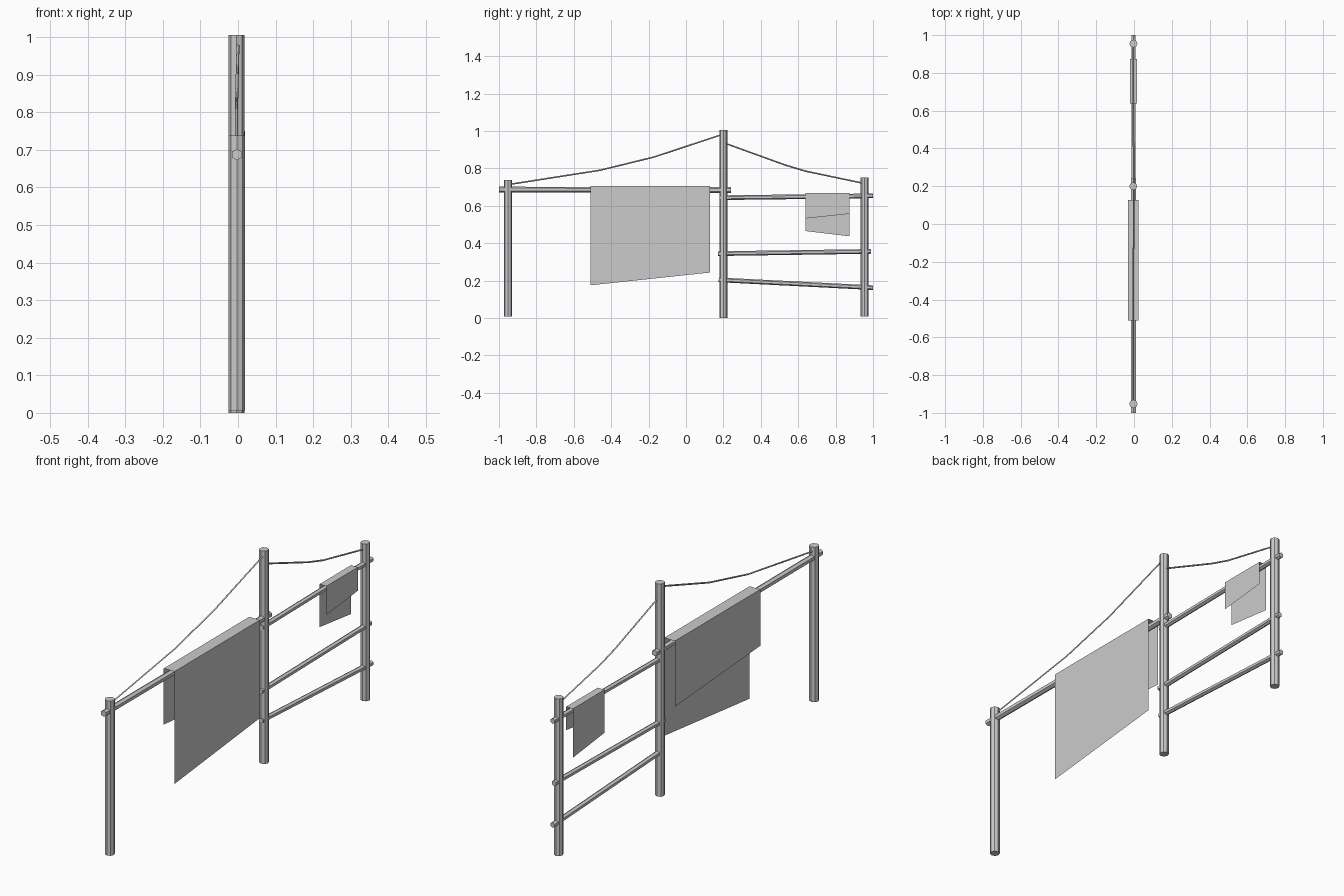
import bpy, bmesh
from mathutils import Vector

if "Cube" in bpy.data.objects:
    bpy.data.objects.remove(bpy.data.objects["Cube"])

CX = -0.003  # line of the fence in x


def rod(name, a, b, radius, sides):
    """Flat-shaded prism running from point a to point b."""
    a, b = Vector(a), Vector(b)
    bpy.ops.mesh.primitive_cylinder_add(vertices=sides, radius=radius,
                                        depth=(b - a).length, location=(a + b) / 2)
    ob = bpy.context.object
    ob.name = name
    ob.rotation_mode = 'QUATERNION'
    ob.rotation_quaternion = (b - a).to_track_quat('Z', 'Y')
    return ob


def rope(name, points, radius=0.004):
    """Thin four-sided rope through the points."""
    cu = bpy.data.curves.new(name, 'CURVE')
    cu.dimensions = '3D'
    cu.bevel_depth = radius
    cu.bevel_resolution = 0
    cu.use_fill_caps = True
    sp = cu.splines.new('POLY')
    sp.points.add(len(points) - 1)
    for p, co in zip(sp.points, points):
        p.co = (*co, 1)
    ob = bpy.data.objects.new(name, cu)
    bpy.context.collection.objects.link(ob)


def cloth(name, y0, y1, half, top, right, left):
    """Single-sheet cloth over a rail; right/left give hem heights at y0 and y1."""
    bm = bmesh.new()
    rows = []
    for y, zr, zl in ((y0, right[0], left[0]), (y1, right[1], left[1])):
        profile = ((CX + half, zr), (CX + half, top), (CX - half, top), (CX - half, zl))
        rows.append([bm.verts.new((x, y, z)) for x, z in profile])
    for i in range(3):
        bm.faces.new((rows[0][i], rows[1][i], rows[1][i + 1], rows[0][i + 1]))
    me = bpy.data.meshes.new(name)
    bm.to_mesh(me)
    bm.free()
    bpy.context.collection.objects.link(bpy.data.objects.new(name, me))


# Upright posts
for name, x, y, z0, z1, r in (("front_post", -0.003, -0.952, 0.007, 0.738, 0.022),
                              ("middle_post", -0.004, 0.2, 0.0, 1.005, 0.021),
                              ("back_post", -0.003, 0.955, 0.008, 0.75, 0.021)):
    rod(name, (x, y, z0), (x, y, z1), r, 8)

# Horizontal rails
rod("long_rail", (CX, -1.0, 0.687), (CX, 0.24, 0.684), 0.015, 6)
for i, (y0, z0, y1, z1) in enumerate(((0.178, 0.643, 1.0, 0.653),
                                      (0.17, 0.344, 0.99, 0.356),
                                      (0.175, 0.204, 1.0, 0.162))):
    rod(f"short_rail_{i + 1}", (CX, y0, z0), (CX, y1, z1), 0.0125, 6)

# Sagging ropes
rope("front_rope", [(-0.004, -0.94, 0.715), (-0.004, -0.46, 0.79),
                    (-0.003, -0.17, 0.861), (0.0, 0.19, 0.98)])
rope("back_rope", [(-0.002, 0.215, 0.932), (-0.003, 0.53, 0.818),
                   (-0.003, 0.64, 0.785), (-0.003, 0.945, 0.721)])

# Hanging cloths
cloth("large_cloth", -0.51, 0.128, 0.028, 0.706, (0.175, 0.243), (0.44, 0.395))
cloth("small_cloth", 0.638, 0.873, 0.018, 0.668, (0.532, 0.557), (0.465, 0.437))
